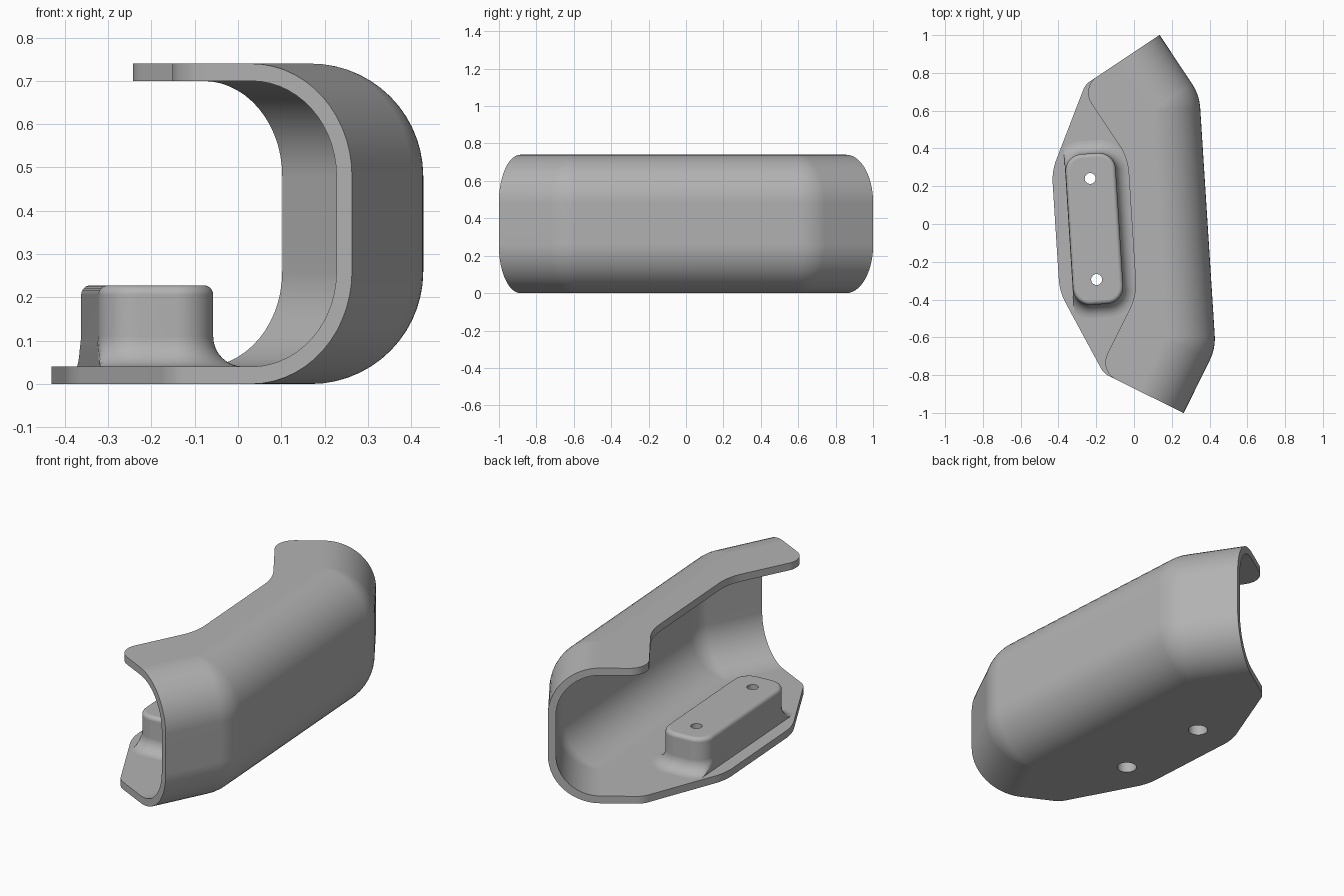
import bpy, bmesh
from math import radians, cos, sin, tan, pi
from mathutils import Vector, Matrix

cube = bpy.data.objects.get("Cube")
if cube:
    bpy.data.objects.remove(cube, do_unlink=True)

H, T, R = 0.74, 0.04, 0.26            # height, sheet thickness, bend radius
BEND = radians(30)
PLACE = Matrix.Translation((0.389, 0.012, 0)) @ Matrix.Rotation(radians(3.65), 4, 'Z')

grey = bpy.data.materials.new("plain grey")
grey.use_nodes = True
grey.diffuse_color = (0.45, 0.45, 0.45, 1)
grey.node_tree.nodes["Principled BSDF"].inputs["Base Color"].default_value = grey.diffuse_color


def make_object(name, bm):
    bmesh.ops.remove_doubles(bm, verts=bm.verts, dist=0.0003)
    bmesh.ops.recalc_face_normals(bm, faces=bm.faces)
    bm.transform(PLACE)
    mesh = bpy.data.meshes.new(name)
    bm.to_mesh(mesh)
    bm.free()
    mesh.materials.append(grey)
    ob = bpy.data.objects.new(name, mesh)
    bpy.context.collection.objects.link(ob)
    return ob


def loft(bm, rings, closed=True):
    rows = [[bm.verts.new(p) for p in ring] for ring in rings]
    for a, b in zip(rows, rows[1:]):
        for i in range(len(a) if closed else len(a) - 1):
            j = (i + 1) % len(a)
            bm.faces.new((a[i], a[j], b[j], b[i]))
    return rows


def fillet(a, p, b, r, steps=10):
    """Arc points that round the corner p between a and b."""
    a, p, b = Vector(a), Vector(p), Vector(b)
    u, v = (a - p).normalized(), (b - p).normalized()
    half = u.angle(v) / 2
    mid = p + (u + v).normalized() * r / sin(half)
    start, end = p + u * r / tan(half) - mid, p + v * r / tan(half) - mid
    total = start.angle(end)
    return [mid + (start * sin(total * (1 - k / steps)) + end * sin(total * k / steps)) / sin(total)
            for k in range(steps + 1)]


# Stations along the wall: (centre of the bend, outward direction)
def heading(angle):
    return Vector((cos(angle), sin(angle)))


tip = Vector((-0.19, 1.003))
knee = Vector((-R, 0.673 - R * tan(BEND / 2)))
half = [(tip - heading(BEND) * R, heading(BEND))]
half += [(knee, heading(BEND * (1 - k / 8))) for k in range(9)]
flip = Matrix(((1, 0), (0, -1)))
stations = half + [(flip @ c, flip @ n) for c, n in reversed(half)]


# Curved wall: C-shaped section carried through the stations
def section(c, n, r):
    pts = []
    for low, zc in ((-pi / 2, R), (0, H - R)):
        for k in range(15):
            t = low + pi / 2 * k / 14
            p = c + n * (r * cos(t))
            pts.append((p.x, p.y, zc + r * sin(t)))
    return pts


bm = bmesh.new()
outer = loft(bm, [section(c, n, R) for c, n in stations], closed=False)
inner = loft(bm, [section(c, n, R - T) for c, n in stations], closed=False)
for i in (0, -1):
    bm.faces.new(outer[i] + inner[i][::-1])

# Flat plates joined to the wall
path = [stations[0][0], knee, flip @ knee, stations[-1][0]]


def plate(z, corner, elbow, elbow_radius):
    corner, elbow = Vector(corner), Vector(elbow)
    rear = fillet(flip @ elbow, elbow, corner, elbow_radius)
    rear += fillet(elbow, corner, tip, 0.10)
    edge = [flip @ p for p in reversed(rear)] + rear
    for level in (z, z + T):
        bm.faces.new([bm.verts.new((p.x, p.y, level)) for p in path + edge])
    rim = [path[-1]] + edge + [path[0]]
    loft(bm, [[(p.x, p.y, level) for p in rim] for level in (z, z + T)], closed=False)


plate(0, (-0.599, 0.767), (-0.805, 0.32), 0.3)
plate(H - T, (-0.624, 0.7525), (-0.40, 0.365), 0.3)
shell = make_object("curved_shell", bm)

# Mounting block: rounded bar with flared foot, foot trimmed flush on one side
MID_X, HALF_W, HALF_L, CORNER, TOP = -0.60, 0.133, 0.40, 0.09, 0.228


def block_ring(grow, z):
    pts = []
    for q, (sx, sy) in enumerate(((1, 1), (-1, 1), (-1, -1), (1, -1))):
        for k in range(11):
            t = (q + k / 10) * pi / 2
            x = MID_X + sx * (HALF_W - CORNER) + (CORNER + grow) * cos(t)
            y = sy * (HALF_L - CORNER) + (CORNER + grow) * sin(t)
            pts.append((max(x, MID_X - HALF_W - 0.002), y, z))
    return pts


FOOT, EDGE = 0.07, 0.022
rings = [block_ring(FOOT, T / 2)]
for k in range(9):
    t = pi / 2 * k / 8
    rings.append(block_ring(FOOT * (1 - sin(t)), T + FOOT * (1 - cos(t))))
for k in range(7):
    t = pi / 2 * k / 6
    rings.append(block_ring(EDGE * (cos(t) - 1), TOP - EDGE + EDGE * sin(t)))
bm = bmesh.new()
rows = loft(bm, rings)
bm.faces.new(rows[0])
bm.faces.new(rows[-1])
block = make_object("mounting_block", bm)

# Screw holes: narrow through hole with a wider bore from below
bm = bmesh.new()
for y in (0.268, -0.268):
    rings = []
    for r, z in ((0.05, -0.1), (0.05, 0.12), (0.029, 0.12), (0.029, 0.4)):
        rings.append([(-0.605 + r * cos(k * pi / 16), y + r * sin(k * pi / 16), z) for k in range(32)])
    rows = loft(bm, rings)
    bm.faces.new(rows[0])
    bm.faces.new(rows[-1])
cutter = make_object("hole_cutter", bm)
cutter.hide_render = True

for ob in (shell, block):
    bpy.ops.object.select_all(action='DESELECT')
    ob.select_set(True)
    bpy.context.view_layer.objects.active = ob
    cut = ob.modifiers.new("holes", 'BOOLEAN')
    cut.operation, cut.solver, cut.object = 'DIFFERENCE', 'EXACT', cutter
    bpy.ops.object.modifier_apply(modifier=cut.name)
    bpy.ops.object.shade_smooth_by_angle(angle=radians(30))
    ob.modifiers.new("even_normals", 'WEIGHTED_NORMAL').keep_sharp = True
bpy.data.objects.remove(cutter, do_unlink=True)
